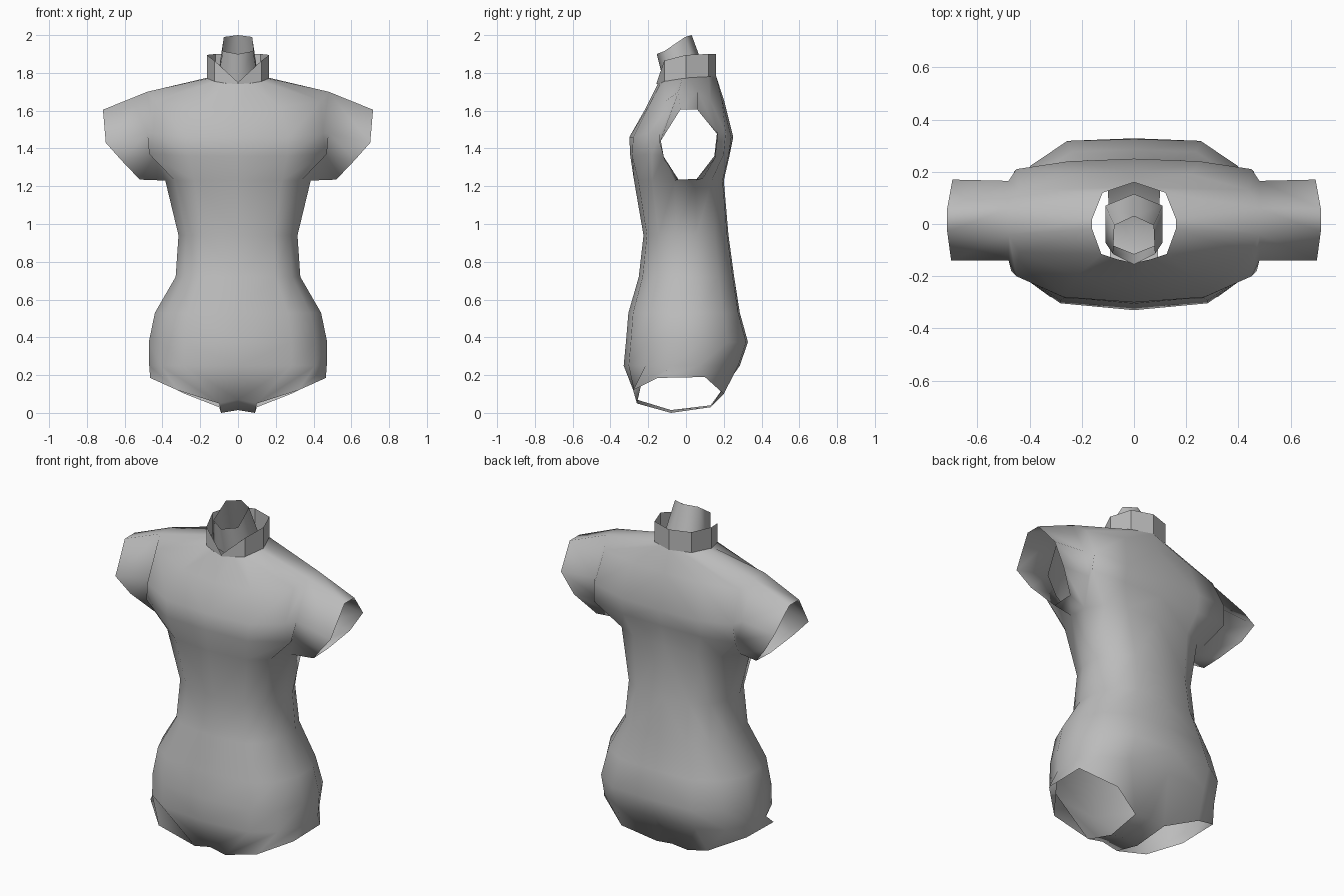
import bpy
import bmesh

cube = bpy.data.objects.get("Cube")
if cube:
    bpy.data.objects.remove(cube, do_unlink=True)

# Single plain grey for everything
grey = bpy.data.materials.new("plain grey")
grey.use_nodes = True
colour = (0.5, 0.5, 0.5, 1)
grey.diffuse_color = colour
grey.node_tree.nodes["Principled BSDF"].inputs["Base Color"].default_value = colour


def add_ring(bm, points):
    return [bm.verts.new(p) for p in points]


def bridge(bm, lower, upper, skip=(), closed=False):
    """Join two rings with quads, leaving out the skipped columns."""
    count = len(lower)
    for i in range(count if closed else count - 1):
        if i not in skip:
            j = (i + 1) % count
            bm.faces.new((lower[i], lower[j], upper[j], upper[i]))


def finish(bm, name, angle):
    """Turn the left half into a mirrored, smooth object."""
    mesh = bpy.data.meshes.new(name)
    bm.to_mesh(mesh)
    bm.free()
    mesh.materials.append(grey)
    obj = bpy.data.objects.new(name, mesh)
    bpy.context.collection.objects.link(obj)
    mirror = obj.modifiers.new("Mirror", "MIRROR")
    mirror.merge_threshold = 0.001
    bpy.ops.object.select_all(action="DESELECT")
    obj.select_set(True)
    bpy.context.view_layer.objects.active = obj
    bpy.ops.object.modifier_apply(modifier=mirror.name)
    if angle:
        bpy.ops.object.shade_smooth_by_angle(angle=angle)
    else:
        bpy.ops.object.shade_smooth()
    return obj


# Half cross-section from front centre round the side to back centre
section = ((0, 1), (.6, .92), (.87, .65), (1, .22),
           (1, .25), (.84, .68), (.54, .97), (0, 1))


def body_section(z, width, front, back):
    return [(x * width, y * (front if i < len(section) // 2 else back), z)
            for i, (x, y) in enumerate(section)]


# Torso: leg opening, hips, waist, then chest, shoulders and neckline
bm = bmesh.new()
leg_opening = [(0, -.26, .07), (.1, -.26, .05), (.32, -.28, .12), (.465, -.15, .185),
               (.465, .1, .19), (.28, .2, .1), (.1, .13, .03), (0, .13, .04)]
lower_sections = [(.25, .47, -.33, .285), (.375, .472, -.318, .328), (.53, .44, -.305, .285),
                  (.72, .33, -.25, .255), (.94, .315, -.225, .225), (1.23, .385, -.275, .2)]
lower_chest = [(0, -.295, 1.36), (.26, -.285, 1.36), (.47, -.18, 1.37), (.44, -.12, 1.36),
               (.44, .15, 1.36), (.46, .2, 1.37), (.25, .225, 1.36), (0, .23, 1.36)]
upper_chest = [(0, -.3, 1.46), (.27, -.28, 1.46), (.45, -.2, 1.48), (.48, -.14, 1.48),
               (.48, .165, 1.49), (.45, .21, 1.48), (.25, .24, 1.46), (0, .25, 1.46)]
shoulders = [(0, -.215, 1.61), (.22, -.2, 1.62), (.44, -.11, 1.65), (.48, -.04, 1.7),
             (.48, .06, 1.7), (.44, .13, 1.65), (.22, .19, 1.66), (0, .2, 1.66)]
neckline = [(0, -.15, 1.74), (.065, -.135, 1.745), (.125, -.115, 1.755), (.16, -.02, 1.77),
            (.16, .02, 1.775), (.12, .12, 1.78), (.06, .14, 1.78), (0, .16, 1.78)]

rows = [add_ring(bm, leg_opening)]
rows += [add_ring(bm, body_section(*s)) for s in lower_sections]
arm_start = len(rows) - 1
rows += [add_ring(bm, r) for r in (lower_chest, upper_chest, shoulders, neckline)]
arm_end = len(rows) - 2
SIDE = 3
for i in range(len(rows) - 1):
    bridge(bm, rows[i], rows[i + 1], skip=(SIDE,) if arm_start <= i < arm_end else ())

# Crotch strip between the leg openings
centre, edge = add_ring(bm, [(0, -.08, .015), (.09, -.08, 0)])
hem = rows[0]
bm.faces.new((hem[0], centre, edge, hem[1]))
bm.faces.new((centre, hem[-1], hem[-2], edge))

# Short open sleeve growing out of the arm opening
arm_rows = rows[arm_start:arm_end + 1]
arm_loop = [r[SIDE] for r in arm_rows] + [r[SIDE + 1] for r in reversed(arm_rows)]
cuff = add_ring(bm, [(.52, -.04, 1.235), (.62, -.115, 1.34), (.7, -.14, 1.43), (.715, -.03, 1.605),
                     (.715, .06, 1.605), (.695, .17, 1.47), (.62, .155, 1.35), (.52, .09, 1.24)])
bridge(bm, cuff, arm_loop, closed=True)
finish(bm, "torso", None)

# Standing collar with a V opening at the front
bm = bmesh.new()
outline = [(0, -.155), (.125, -.115), (.165, 0), (.12, .12), (0, .16)]
bottoms = (1.74, 1.75, 1.77, 1.78, 1.78)
tops = (1.75, 1.865, 1.895, 1.9, 1.9)
bridge(bm, add_ring(bm, [(x, y, z) for (x, y), z in zip(outline, bottoms)]),
       add_ring(bm, [(x, y, z) for (x, y), z in zip(outline, tops)]))
finish(bm, "collar", 0.5)

# Tilted open neck inside the collar
bm = bmesh.new()
bridge(bm, add_ring(bm, [(0, -.115, 1.74), (.11, -.07, 1.74), (.11, .07, 1.76), (0, .115, 1.77)]),
       add_ring(bm, [(0, -.155, 1.9), (.08, -.115, 1.915), (.075, -.005, 1.99), (0, .03, 2)]))
finish(bm, "neck", None)
